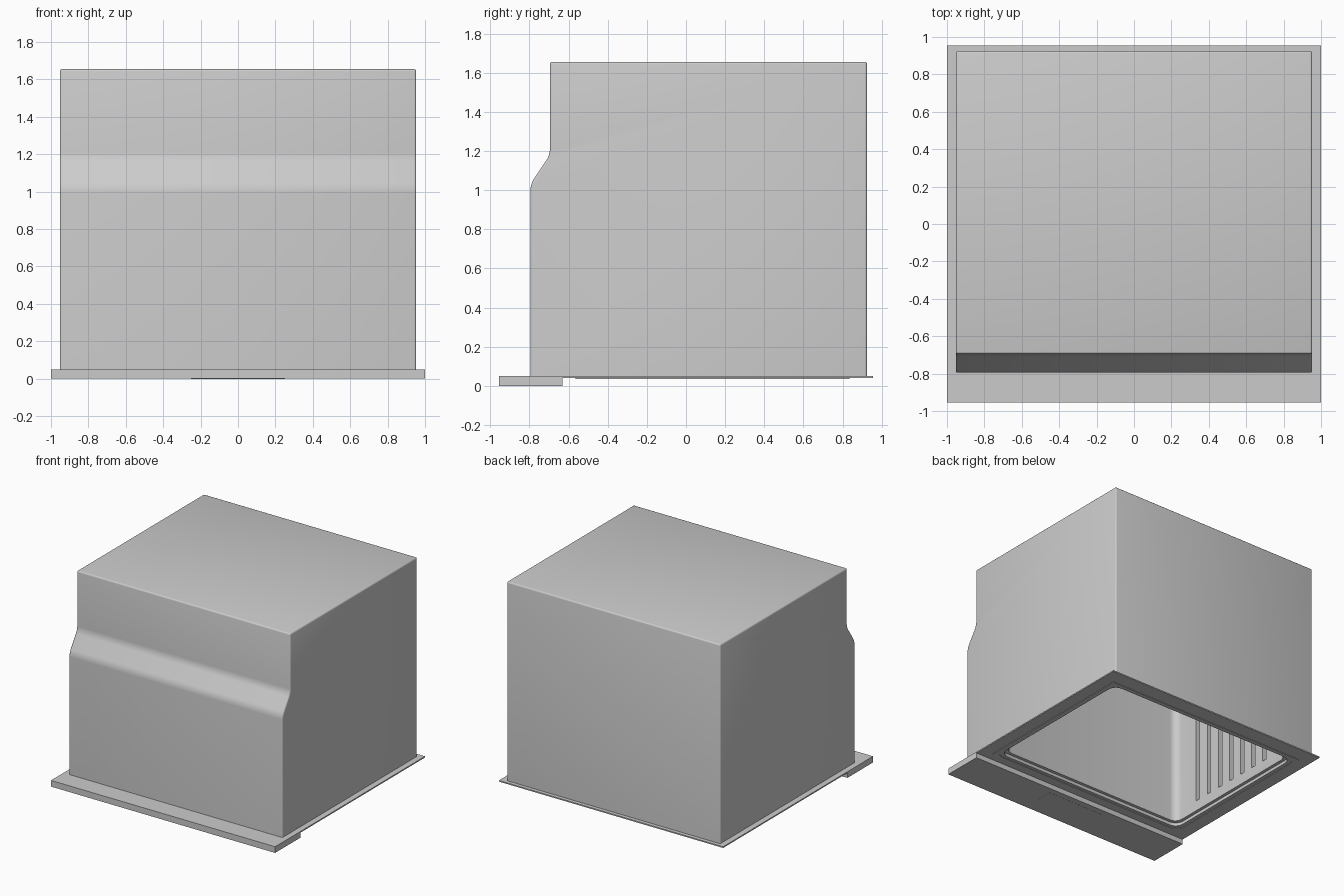
import bpy, bmesh
from mathutils import Matrix

old = bpy.data.objects.get("Cube")
if old:
    bpy.data.objects.remove(old, do_unlink=True)

grey = bpy.data.materials.new("satin grey")
grey.use_nodes = True
grey.diffuse_color = (0.6, 0.6, 0.6, 1)
grey.node_tree.nodes["Principled BSDF"].inputs["Base Color"].default_value = (0.6, 0.6, 0.6, 1)


def finish(name, bm):
    bmesh.ops.recalc_face_normals(bm, faces=bm.faces)
    mesh = bpy.data.meshes.new(name)
    bm.to_mesh(mesh)
    bm.free()
    mesh.materials.append(grey)
    ob = bpy.data.objects.new(name, mesh)
    bpy.context.collection.objects.link(ob)
    return ob


def box(name, x, y, z, radius=0, top_radius=0):
    """Box from (low, high) ranges with rounded upright and top edges."""
    bm = bmesh.new()
    size = [b - a for a, b in (x, y, z)]
    mid = [(a + b) / 2 for a, b in (x, y, z)]
    bmesh.ops.create_cube(bm, size=1, matrix=Matrix.Translation(mid) @ Matrix.Diagonal((*size, 1)))
    if radius:
        upright = [e for e in bm.edges if abs(e.verts[0].co.z - e.verts[1].co.z) > 0.01]
        bmesh.ops.bevel(bm, geom=upright, offset=radius, segments=6, profile=0.5, affect='EDGES')
    if top_radius:
        top = [e for e in bm.edges if all(v.co.z > z[1] - 0.001 for v in e.verts)]
        bmesh.ops.bevel(bm, geom=top, offset=top_radius, segments=4, profile=0.5, affect='EDGES')
    return finish(name, bm)


def activate(ob):
    bpy.ops.object.select_all(action='DESELECT')
    ob.select_set(True)
    bpy.context.view_layer.objects.active = ob


def cut(target, cutter):
    mod = target.modifiers.new("cut", 'BOOLEAN')
    mod.operation, mod.solver, mod.object = 'DIFFERENCE', 'EXACT', cutter
    activate(target)
    bpy.ops.object.modifier_apply(modifier=mod.name)
    bpy.data.objects.remove(cutter, do_unlink=True)


# Housing: stepped side profile extruded across the width
profile = [(-0.795, 0.045), (-0.795, 1.03), (-0.695, 1.18), (-0.695, 1.655), (0.925, 1.655), (0.925, 0.045)]
bm = bmesh.new()
side = bm.faces.new([bm.verts.new((-0.953, y, z)) for y, z in profile])
new = bmesh.ops.extrude_face_region(bm, geom=[side])["geom"]
bmesh.ops.translate(bm, vec=(1.906, 0, 0), verts=[v for v in new if isinstance(v, bmesh.types.BMVert)])
step = [e for e in bm.edges if all(1 < v.co.z < 1.2 for v in e.verts)
        and abs(e.verts[0].co.x - e.verts[1].co.x) > 1]
bmesh.ops.bevel(bm, geom=step, offset=0.03, segments=4, profile=0.5, affect='EDGES')
bm.normal_update()
outer = [e for e in bm.edges if e.calc_face_angle(0) > 1 and max(v.co.z for v in e.verts) > 0.1]
bmesh.ops.bevel(bm, geom=outer, offset=0.012, segments=3, profile=0.5, affect='EDGES')
housing = finish("housing", bm)

# Mounting flange and thicker front bar
flange = box("flange", (-1, 1), (-0.955, 0.955), (0.04, 0.05))
front_bar = box("front_bar", (-1, 1), (-0.955, -0.63), (0, 0.045))

# Cavity open underneath, with a stepped seal seat around the mouth
cut(housing, box("cavity_cutter", (-0.83, 0.83), (-0.5, 0.77), (-0.1, 1.5), 0.06, 0.05))
cut(housing, box("seat_cutter", (-0.855, 0.855), (-0.525, 0.795), (-0.1, 0.065), 0.07))
cut(flange, box("mouth_cutter", (-0.855, 0.855), (-0.525, 0.795), (-0.1, 0.2), 0.07))

# Upright slots in both cavity walls
for sign in (-1, 1):
    for i in range(7):
        y = -0.25 + 0.128 * i
        x = sorted((sign * 0.8, sign * 0.87))
        cut(housing, box("slot_cutter", x, (y - 0.02, y + 0.02), (0.15, 1.3)))

# Shallow seam line around the seat
groove = box("seal_trim", (-0.9, 0.9), (-0.565, 0.835), (0.036, 0.041), 0.08)
cut(groove, box("trim_cutter", (-0.885, 0.885), (-0.55, 0.82), (-0.1, 0.2), 0.075))

# Thin grip plate under the front bar
box("grip_plate", (-0.25, 0.25), (-0.8, -0.68), (-0.001, 0.002))

for ob in (housing, flange, front_bar, groove):
    activate(ob)
    bpy.ops.object.shade_smooth_by_angle(angle=0.6)
